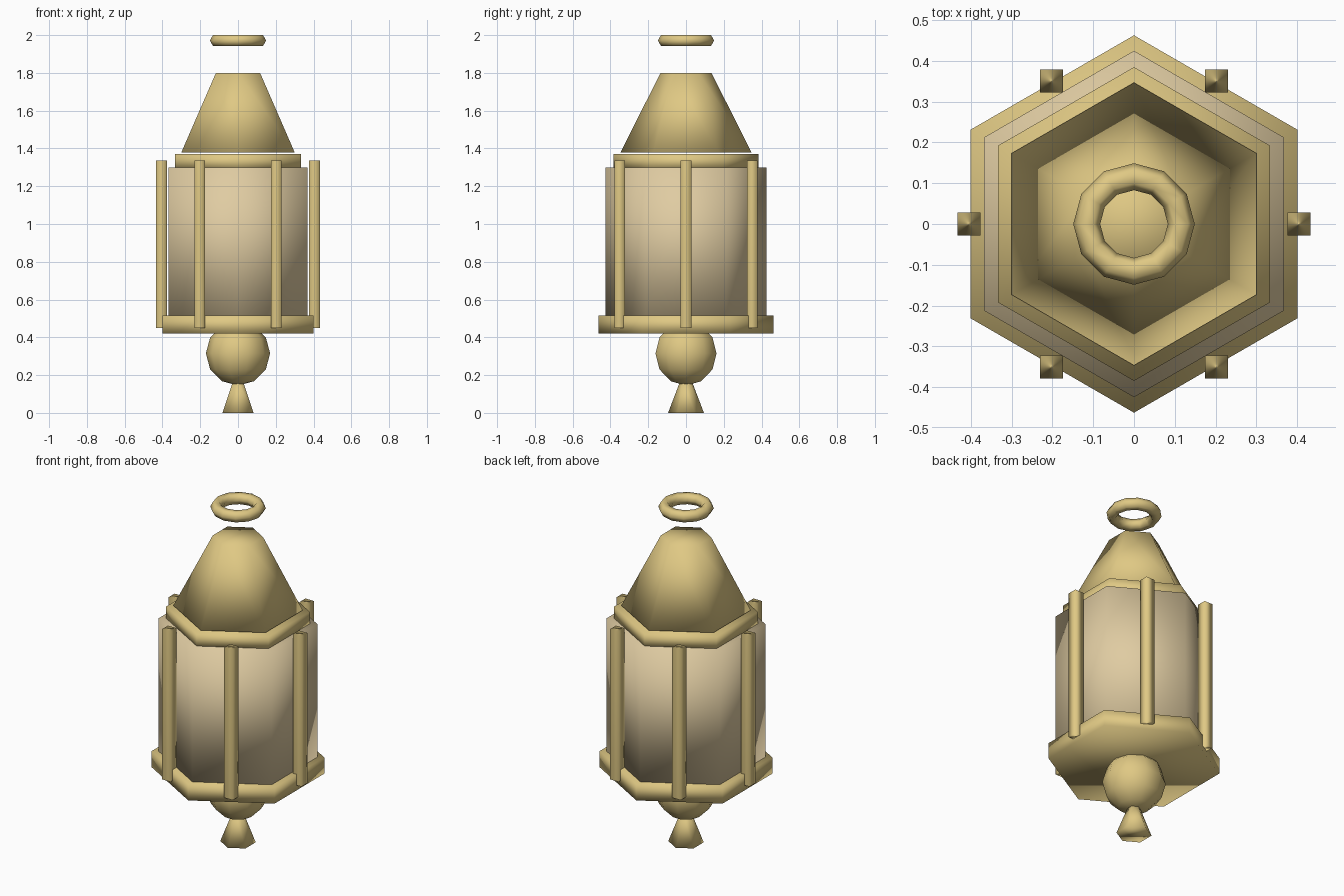
import bpy
from math import sin, cos, radians

default_cube = bpy.data.objects.get("Cube")
if default_cube:
    bpy.data.objects.remove(default_cube, do_unlink=True)


def make_material(name, colour):
    mat = bpy.data.materials.new(name)
    mat.use_nodes = True
    mat.diffuse_color = colour
    mat.node_tree.nodes["Principled BSDF"].inputs["Base Color"].default_value = colour
    return mat


brass = make_material("brass", (0.74, 0.58, 0.23, 1))
pale_glass = make_material("pale_glass", (0.74, 0.60, 0.36, 1))


def finish(name, mat):
    """Name the active object, colour it and shade it fully smooth."""
    obj = bpy.context.object
    obj.name = obj.data.name = name
    obj.data.materials.append(mat)
    bpy.ops.object.shade_smooth()
    return obj


def hex_part(name, bottom, top, r_bottom, r_top, mat):
    """Closed six-sided frustum with corners on the y axis."""
    bpy.ops.mesh.primitive_cone_add(
        vertices=6, radius1=r_bottom, radius2=r_top, depth=top - bottom,
        location=(0, 0, (bottom + top) / 2))
    return finish(name, mat)


# Lantern body, plates and roof
hex_part("base_plate", 0.42, 0.515, 0.463, 0.463, brass)
hex_part("glass_body", 0.50, 1.30, 0.425, 0.425, pale_glass)
hex_part("top_rim", 1.29, 1.37, 0.385, 0.385, brass)
hex_part("roof", 1.378, 1.80, 0.347, 0.135, brass)

# Finial below the base
hex_part("finial_tip", 0, 0.17, 0.095, 0.03, brass)
bpy.ops.mesh.primitive_uv_sphere_add(
    segments=10, ring_count=6, radius=0.17, location=(0, 0, 0.315),
    rotation=(0, 0, radians(90)))
finish("finial_ball", brass)

# Square posts at the middle of each side
for i in range(6):
    a = radians(60 * i)
    bpy.ops.mesh.primitive_cube_add(
        size=1, location=(0.405 * cos(a), 0.405 * sin(a), 0.893))
    post = finish(f"post_{i + 1}", brass)
    post.scale = (0.056, 0.056, 0.885)

# Hanging ring
bpy.ops.mesh.primitive_torus_add(
    major_segments=12, minor_segments=6, major_radius=0.116, minor_radius=0.033,
    location=(0, 0, 1.9715))
finish("hanging_ring", brass)
